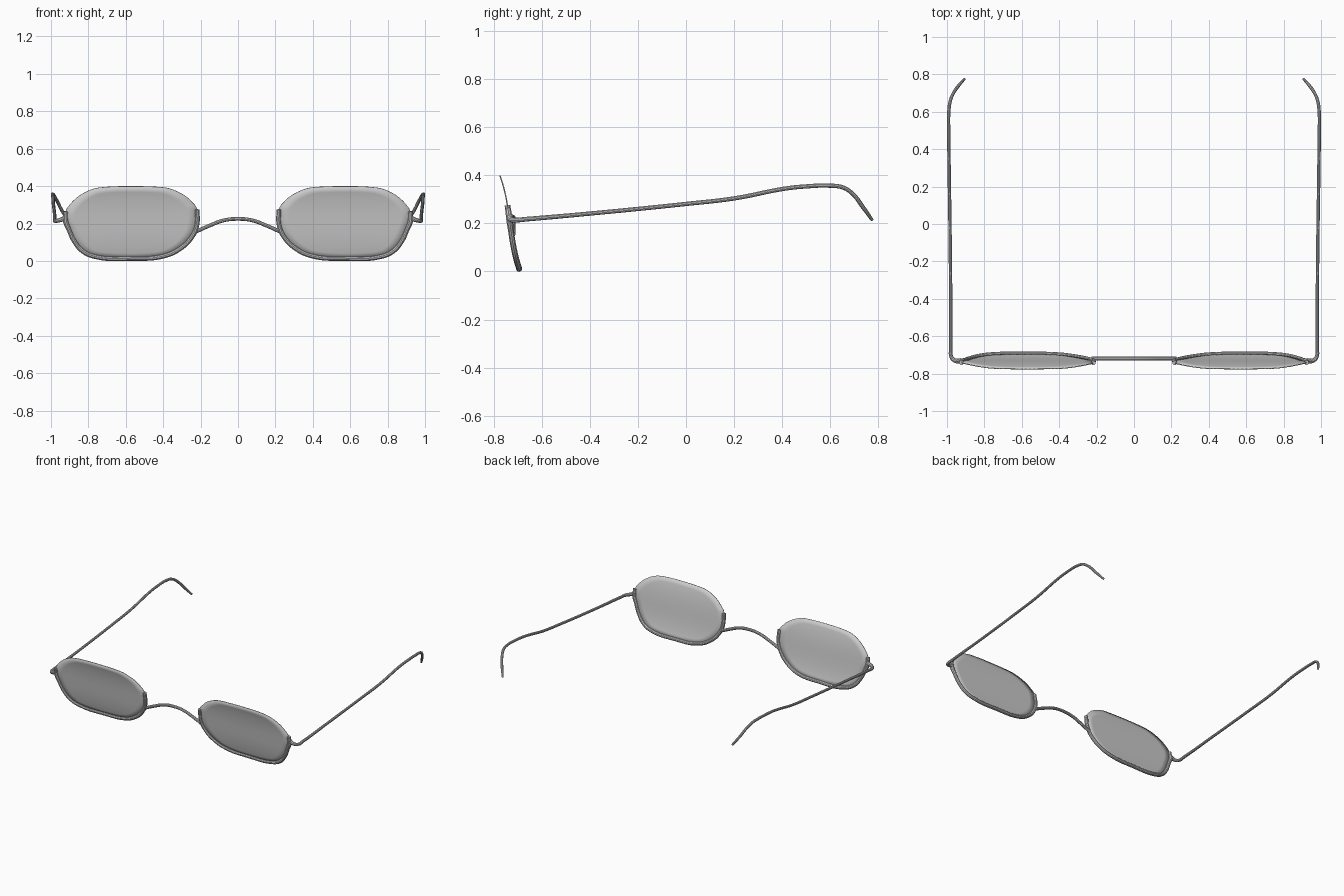
import bpy, bmesh
from mathutils import Vector

if "Cube" in bpy.data.objects:
    bpy.data.objects.remove(bpy.data.objects["Cube"])

# Lens outline (x, z): outer rim end, down round the bottom to the inner rim end, then over the top
LOWER = [(0.922, 0.265), (0.922, 0.215), (0.905, 0.17), (0.875, 0.105), (0.83, 0.052), (0.76, 0.022),
         (0.57, 0.013), (0.40, 0.025), (0.31, 0.065), (0.245, 0.13), (0.22, 0.19), (0.218, 0.275)]
UPPER = [(0.245, 0.314), (0.29, 0.353), (0.37, 0.388), (0.46, 0.397), (0.57, 0.399), (0.68, 0.397),
         (0.77, 0.386), (0.84, 0.354), (0.89, 0.312)]


def face_y(z):
    """Tilted, slightly curved front surface."""
    u = z - 0.2
    return -0.7325 - 0.13 * u - 2.06 * u ** 3


def mirror(ob):
    m = ob.modifiers.new("mirror", 'MIRROR')
    m.use_axis[0] = True
    m.use_mirror_merge = False


def smooth_loop(pts, n=5):
    """Closed Catmull-Rom sampling."""
    out, c = [], len(pts)
    p = [Vector(q) for q in pts]
    for i in range(c):
        a, b, d, e = p[i - 1], p[i], p[(i + 1) % c], p[(i + 2) % c]
        for k in range(n):
            t = k / n
            out.append(0.5 * (2 * b + (d - a) * t + (2 * a - 5 * b + 4 * d - e) * t * t
                              + (3 * b - a - 3 * d + e) * t ** 3))
    return out


def wire(name, pts, radius, scales=None, mirrored=True):
    """Smooth round wire through the points."""
    cu = bpy.data.curves.new(name, 'CURVE')
    cu.dimensions = '3D'
    cu.bevel_depth = radius
    cu.bevel_resolution = 3
    cu.resolution_u = 8
    cu.use_fill_caps = True
    sp = cu.splines.new('BEZIER')
    sp.bezier_points.add(len(pts) - 1)
    for i, (bp, p) in enumerate(zip(sp.bezier_points, pts)):
        bp.co = p
        bp.handle_left_type = bp.handle_right_type = 'AUTO'
        bp.radius = scales[i] if scales else 1
    ob = bpy.data.objects.new(name, cu)
    bpy.context.collection.objects.link(ob)
    bpy.ops.object.select_all(action='DESELECT')
    ob.select_set(True)
    bpy.context.view_layer.objects.active = ob
    bpy.ops.object.convert(target='MESH')
    ob = bpy.context.object
    bpy.ops.object.shade_smooth_by_angle()
    if mirrored:
        mirror(ob)
    return ob


# Lenses: concentric rings on the curved front surface
ring = smooth_loop(LOWER + UPPER)
centre = Vector((0.57, 0.2))
bm = bmesh.new()
rows = []
for s in (1, 0.85, 0.65, 0.4, 0.2):
    row = []
    for p in ring:
        q = centre + (p - centre) * s
        row.append(bm.verts.new((q.x, face_y(q.y), q.y)))
    rows.append(row)
mid = bm.verts.new((centre.x, face_y(centre.y), centre.y))
n = len(ring)
for i in range(n):
    j = (i + 1) % n
    for a, b in zip(rows, rows[1:]):
        bm.faces.new((a[i], a[j], b[j], b[i]))
    bm.faces.new((rows[-1][i], rows[-1][j], mid))
bmesh.ops.recalc_face_normals(bm, faces=bm.faces)
me = bpy.data.meshes.new("lens")
bm.to_mesh(me)
bm.free()
lens = bpy.data.objects.new("lens", me)
bpy.context.collection.objects.link(lens)
bpy.context.view_layer.objects.active = lens
lens.select_set(True)
bpy.ops.object.shade_smooth_by_angle()
sol = lens.modifiers.new("thickness", 'SOLIDIFY')
sol.thickness = 0.005
sol.offset = 0
mirror(lens)

# Half rims under the lenses
wire("half_rim", [(x, face_y(z), z) for x, z in LOWER], 0.0125,
     [1.0, 1.15] + [1] * (len(LOWER) - 3) + [1.0])

# Nose bridge
half = [(0.228, 0.155), (0.15, 0.19), (0.08, 0.216)]
bridge = [(-x, -0.72, z) for x, z in half] + [(0, -0.72, 0.225)] + [(x, -0.72, z) for x, z in half[::-1]]
wire("bridge", bridge, 0.0105, mirrored=False)

# Temple arms with hinge corner and curled ear tips
arm = [(0.925, -0.732, 0.228), (0.957, -0.73, 0.217), (0.976, -0.712, 0.214), (0.979, -0.66, 0.218),
       (0.980, -0.4, 0.241), (0.984, 0, 0.281), (0.987, 0.2, 0.304), (0.990, 0.42, 0.346),
       (0.991, 0.5, 0.354), (0.990, 0.6, 0.357), (0.983, 0.655, 0.349), (0.968, 0.695, 0.322),
       (0.940, 0.737, 0.267), (0.907, 0.775, 0.214)]
wire("temple_arm", arm, 0.009, [1.6, 1.3, 1.15, 1.1] + [1] * 9 + [0.75])
